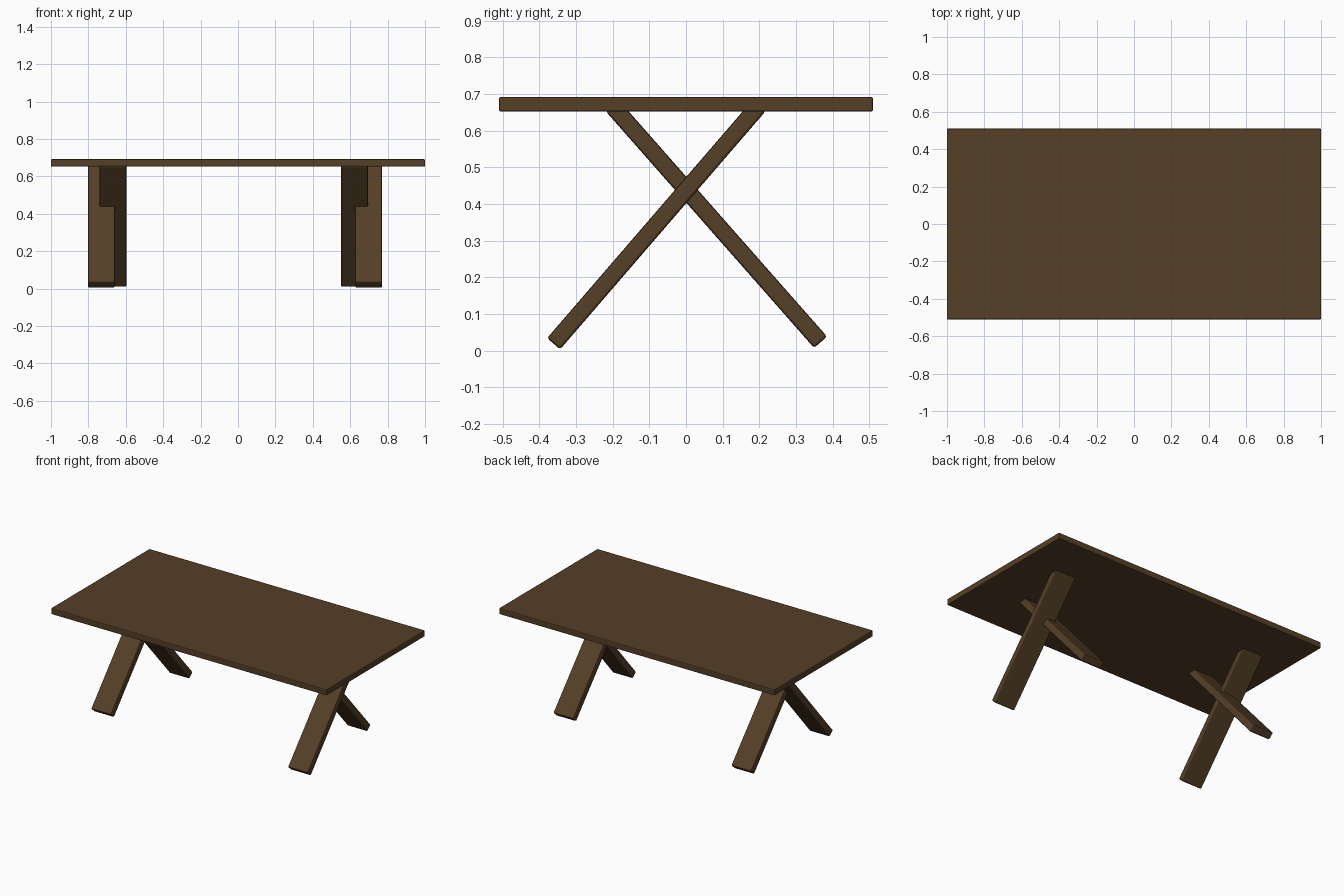
import bpy
import math
from mathutils import Vector

if "Cube" in bpy.data.objects:
    bpy.data.objects.remove(bpy.data.objects["Cube"])

wood = bpy.data.materials.new("dark_wood")
wood.diffuse_color = (0.09, 0.05, 0.02, 1)
wood.use_nodes = True
wood.node_tree.nodes["Principled BSDF"].inputs["Base Color"].default_value = wood.diffuse_color


def board(name, center, size, tilt=0.0, bevel=0.006):
    """Bevelled plank, tilted about the x axis."""
    bpy.ops.mesh.primitive_cube_add(size=1, location=center)
    ob = bpy.context.object
    ob.name = name
    ob.scale = size
    bpy.ops.object.transform_apply(location=False, rotation=False, scale=True)
    ob.rotation_euler.x = tilt
    mod = ob.modifiers.new("edges", 'BEVEL')
    mod.width = bevel
    mod.segments = 2
    ob.data.materials.append(wood)
    return ob


def leg(name, x, foot, head):
    """Flat plank running from foot to head, both given as (y, z)."""
    a, b = Vector((x, *foot)), Vector((x, *head))
    d = b - a
    return board(name, (a + b) / 2, (0.145, 0.047, d.length),
                 math.atan2(-d.y, d.z), 0.007)


# Table top
board("table_top", (0, 0, 0.672), (2.0, 1.02, 0.04), bevel=0.005)

# Crossed leg pairs, outer plank leaning back and inner plank leaning forward
for side, outer_x, inner_x in (("left", -0.730, -0.668), ("right", 0.698, 0.623)):
    leg(side + "_outer_leg", outer_x, (-0.361, 0.019), (0.199, 0.668))
    leg(side + "_inner_leg", inner_x, (0.367, 0.023), (-0.201, 0.668))
